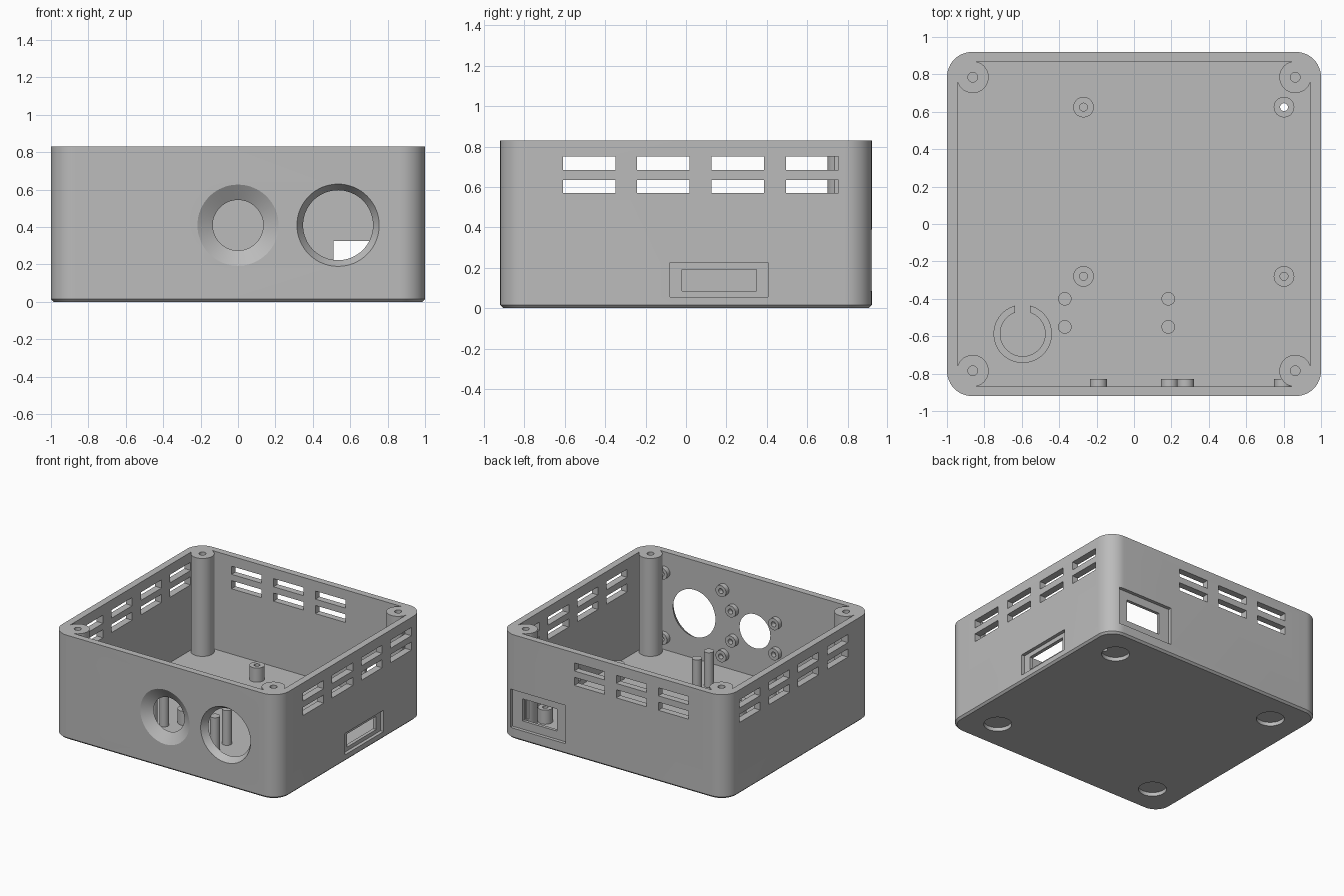
import bpy, bmesh, math
from mathutils import Matrix, Vector

if "Cube" in bpy.data.objects:
    bpy.data.objects.remove(bpy.data.objects["Cube"], do_unlink=True)

GREY = (0.5, 0.5, 0.5, 1)
mat = bpy.data.materials.new("plain grey")
mat.use_nodes = True
mat.diffuse_color = GREY
mat.node_tree.nodes["Principled BSDF"].inputs["Base Color"].default_value = GREY

HX, HY, TOP, RADIUS = 1.0, 0.92, 0.83, 0.135     # outer shell
IX, IY, FLOOR = 0.945, 0.868, 0.05               # cavity
POST_X, POST_Y = 0.862, 0.785                    # corner posts
SIGNS = [(a, b) for a in (-1, 1) for b in (-1, 1)]


def finish(bm, name):
    bmesh.ops.recalc_face_normals(bm, faces=bm.faces)
    mesh = bpy.data.meshes.new(name)
    bm.to_mesh(mesh)
    bm.free()
    mesh.materials.append(mat)
    obj = bpy.data.objects.new(name, mesh)
    bpy.context.collection.objects.link(obj)
    return obj


def rounded_prism(name, layers, steps=12):
    """Stack of rounded rectangles given as (half x, half y, radius, z)."""
    bm = bmesh.new()
    loops = []
    for hx, hy, r, z in layers:
        loop = []
        for q, (sx, sy) in enumerate([(1, 1), (-1, 1), (-1, -1), (1, -1)]):
            for i in range(steps + 1):
                a = math.pi / 2 * (q + i / steps)
                loop.append(bm.verts.new((sx * (hx - r) + r * math.cos(a),
                                          sy * (hy - r) + r * math.sin(a), z)))
        loops.append(loop)
    n = len(loops[0])
    for low, high in zip(loops, loops[1:]):
        for i in range(n):
            bm.faces.new((low[i], low[(i + 1) % n], high[(i + 1) % n], high[i]))
    bm.faces.new(loops[0])
    bm.faces.new(loops[-1])
    return finish(bm, name)


def add_box(bm, x, y, z):
    """Box from three (low, high) ranges."""
    mid = Vector([(a + b) / 2 for a, b in (x, y, z)])
    size = [abs(b - a) for a, b in (x, y, z)]
    bmesh.ops.create_cube(bm, size=1, matrix=Matrix.Translation(mid) @ Matrix.Diagonal((*size, 1)))


def add_rod(bm, x, y, z0, z1, r, n=48):
    bmesh.ops.create_cone(bm, cap_ends=True, segments=n, radius1=r, radius2=r, depth=z1 - z0,
                          matrix=Matrix.Translation((x, y, (z0 + z1) / 2)))


def add_rod_y(bm, x, z, y0, y1, r0, r1, n=64):
    turn = Matrix.Rotation(-math.pi / 2, 4, "X")
    bmesh.ops.create_cone(bm, cap_ends=True, segments=n, radius1=r0, radius2=r1, depth=y1 - y0,
                          matrix=Matrix.Translation((x, (y0 + y1) / 2, z)) @ turn)


def cut(obj, bm):
    cutter = finish(bm, "cutter")
    cut_with(obj, cutter)


def cut_with(obj, cutter):
    cutter.hide_render = True
    mod = obj.modifiers.new("cut", "BOOLEAN")
    mod.operation, mod.solver, mod.object = "DIFFERENCE", "EXACT", cutter
    bpy.context.view_layer.objects.active = obj
    bpy.ops.object.modifier_apply(modifier=mod.name)
    bpy.data.objects.remove(cutter, do_unlink=True)


def smooth(obj):
    bpy.ops.object.select_all(action="DESELECT")
    obj.select_set(True)
    bpy.context.view_layer.objects.active = obj
    bpy.ops.object.shade_smooth_by_angle(angle=math.radians(30))


def tube(name, centre, r_out, r_in, length, along_y=False, n=40):
    """Ring-shaped boss standing on its centre point."""
    bm = bmesh.new()
    rings = []
    for r, h in ((r_out, 0), (r_out, length), (r_in, length), (r_in, 0)):
        ring = []
        for i in range(n):
            a = 2 * math.pi * i / n
            u, v = r * math.cos(a), r * math.sin(a)
            ring.append(bm.verts.new(Vector(centre) + Vector((u, h, v) if along_y else (u, v, h))))
        rings.append(ring)
    for k in range(4):
        p, q = rings[k], rings[(k + 1) % 4]
        for i in range(n):
            bm.faces.new((p[i], p[(i + 1) % n], q[(i + 1) % n], q[i]))
    obj = finish(bm, name)
    smooth(obj)
    return obj


# Shell with a chamfered bottom edge; the posts are left standing in the cavity
C = 0.015
shell = rounded_prism("case_shell", [(HX - C, HY - C, RADIUS - C, 0), (HX, HY, RADIUS, C),
                                     (HX, HY, RADIUS, TOP)])
cavity = rounded_prism("cavity", [(IX, IY, 0.08, FLOOR), (IX, IY, 0.08, 1)])
bm = bmesh.new()
for sx, sy in SIGNS:
    add_rod(bm, sx * POST_X, sy * POST_Y, 0, 1.1, 0.085, 64)
cut(cavity, bm)
cut_with(shell, cavity)

# Screw holes in the posts and round foot recesses underneath
bm = bmesh.new()
for sx, sy in SIGNS:
    add_rod(bm, sx * POST_X, sy * POST_Y, 0.5, 0.9, 0.026, 32)
    add_rod(bm, sx * 0.735, sy * 0.667, -0.05, 0.03, 0.102)
cut(shell, bm)

# Ventilation slots: four pairs through both sides, three pairs at the back
bm = bmesh.new()
for z in ((0.57, 0.635), (0.685, 0.75)):
    for i in range(4):
        y = -0.61 + 0.368 * i
        for sx in (-1, 1):
            add_box(bm, (sx * 0.93, sx * 1.05), (y, y + 0.26), z)
    for i in range(3):
        x = -0.665 + 0.37 * i
        add_box(bm, (x, x + 0.265), (0.85, 1), z)
cut(shell, bm)

# Framed ports: a shallow pocket, then the opening
bm = bmesh.new()
add_box(bm, (0.973, 1.1), (-0.08, 0.405), (0.055, 0.225))
add_box(bm, (0.42, 0.905), (0.893, 1), (0.085, 0.39))
cut(shell, bm)
bm = bmesh.new()
add_box(bm, (0.92, 1.1), (-0.02, 0.35), (0.085, 0.19))
add_box(bm, (0.51, 0.815), (0.84, 1), (0.15, 0.326))
cut(shell, bm)

# Tapered round openings in the front
HOLE_Z = 0.41
bm = bmesh.new()
for x, r_out, r_in in ((0, 0.217, 0.135), (0.535, 0.22, 0.187)):
    e = 0.01
    slope = (r_out - r_in) / (HY - IY) * e
    add_rod_y(bm, x, HOLE_Z, -HY - e, -IY + e, r_out + slope, r_in - slope)
cut(shell, bm)

# Standoffs on the floor with screw holes running into it
STANDOFFS = [(x, y) for x in (-0.27, 0.802) for y in (-0.28, 0.625)]
bm = bmesh.new()
for x, y in STANDOFFS:
    add_rod(bm, x, y, 0.02, 0.2, 0.021, 40)
cut(shell, bm)
smooth(shell)
for x, y in STANDOFFS:
    tube("board_standoff", (x, y, FLOOR - 0.005), 0.055, 0.021, 0.117)

# Solid locating pegs
for x in (-0.37, 0.183):
    for y in (-0.4, -0.55):
        bm = bmesh.new()
        add_rod(bm, x, y, FLOOR - 0.01, 0.327, 0.036)
        smooth(finish(bm, "locating_peg"))

# Bosses on the inside of the front wall, four round each opening
for cx, dx, dz in ((0, 0.19, 0.12), (0.535, 0.26, 0.26)):
    for sx, sz in SIGNS:
        tube("front_boss", (cx + sx * dx, -IY - 0.005, HOLE_Z + sz * dz),
             0.046, 0.02, 0.043, along_y=True)

# Open ring holder with a slit towards the back
holder = tube("ring_holder", (-0.595, -0.587, FLOOR - 0.005), 0.156, 0.12, 0.155, n=64)
bm = bmesh.new()
add_box(bm, (-0.635, -0.555), (-0.56, -0.4), (0, 0.4))
cut(holder, bm)
smooth(holder)
